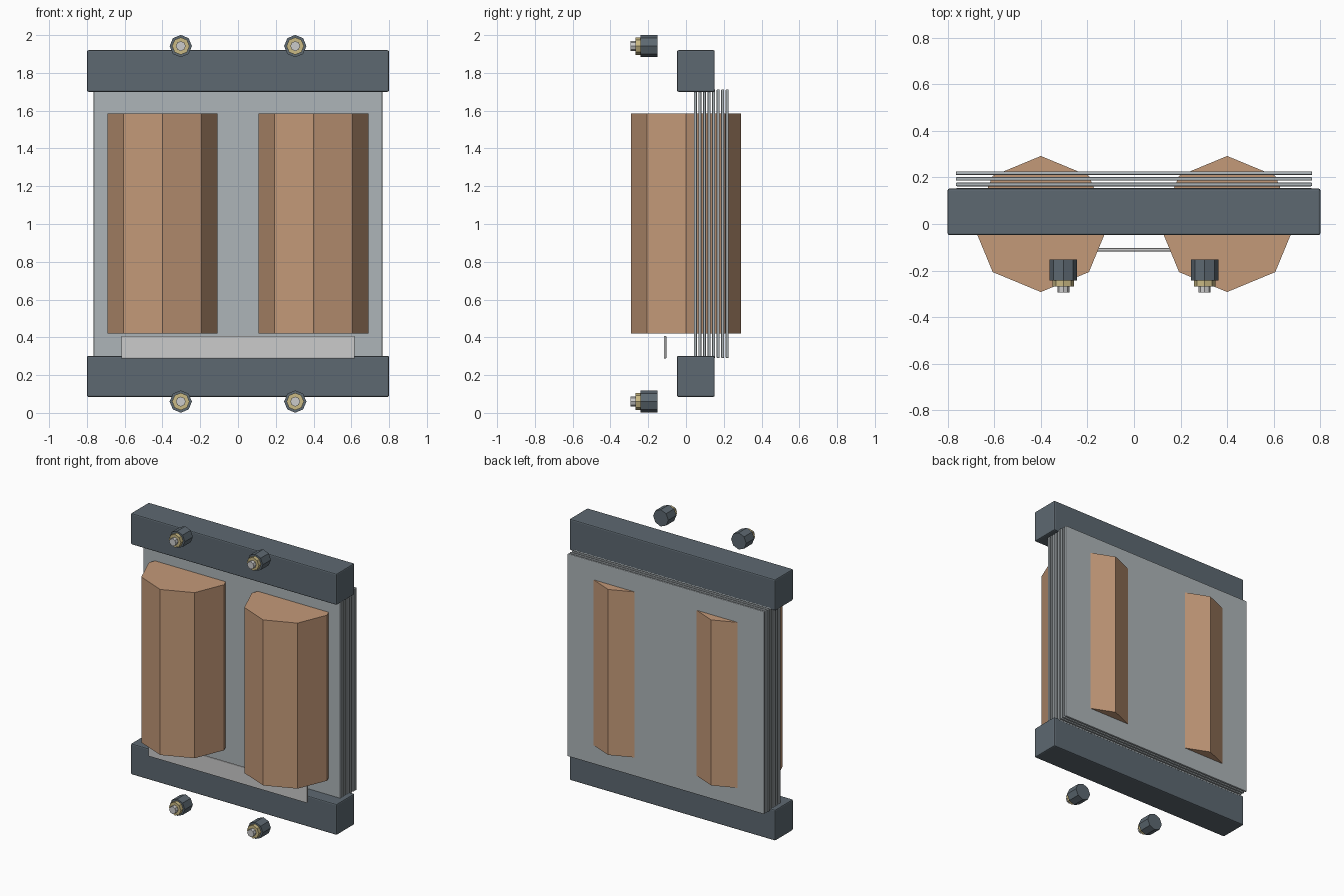
import bpy
from math import pi

if "Cube" in bpy.data.objects:
    bpy.data.objects.remove(bpy.data.objects["Cube"])


def material(name, rgb):
    m = bpy.data.materials.new(name)
    m.diffuse_color = (*rgb, 1)
    m.use_nodes = True
    m.node_tree.nodes["Principled BSDF"].inputs["Base Color"].default_value = m.diffuse_color
    return m


iron = material("dark_iron", (0.11, 0.14, 0.165))
steel = material("sheet_steel", (0.42, 0.46, 0.48))
copper = material("copper", (0.55, 0.32, 0.19))
brass = material("brass", (0.58, 0.48, 0.23))


def box(name, x, y, z, mat=None, bevel=0.005):
    """Bevelled box from (min, max) ranges."""
    bpy.ops.mesh.primitive_cube_add(size=1, location=[sum(r) / 2 for r in (x, y, z)])
    ob = bpy.context.object
    ob.name = name
    ob.scale = [r[1] - r[0] for r in (x, y, z)]
    bpy.ops.object.transform_apply(location=False, rotation=False, scale=True)
    mod = ob.modifiers.new("edge", 'BEVEL')
    mod.width = bevel
    mod.segments = 2
    if mat:
        ob.data.materials.append(mat)


def octagon(name, radius, depth, loc, mat=None, along_y=False):
    """Flat-shaded eight-sided prism along z or y."""
    bpy.ops.mesh.primitive_cylinder_add(
        vertices=8, radius=radius, depth=depth, location=loc,
        rotation=(pi / 2 if along_y else 0, 0, 0))
    ob = bpy.context.object
    ob.name = name
    if mat:
        ob.data.materials.append(mat)


# Core clamps
for name, z in (("lower_clamp", (0.085, 0.302)), ("upper_clamp", (1.70, 1.92))):
    box(name, (-0.8, 0.8), (-0.048, 0.152), z, iron, 0.008)

# Stacked core sheets
for i in range(8):
    y = 0.05 + 0.024 * i
    box(f"core_sheet_{i + 1}", (-0.765, 0.765), (y - 0.008, y + 0.008), (0.29, 1.713), steel)

# Blank rating plate
box("rating_plate", (-0.617, 0.617), (-0.117, -0.104), (0.288, 0.408), None, 0.004)

for side, sx in (("left", -1), ("right", 1)):
    # Windings
    octagon(f"{side}_coil", 0.292, 1.163, (sx * 0.4, 0, 1.003), copper)
    # Terminals: insulator, nut and stud
    for level, z in (("lower", 0.06), ("upper", 1.942)):
        tag, x = f"{level}_{side}_terminal", sx * 0.303
        octagon(tag + "_insulator", 0.059, 0.09, (x, -0.197, z), iron, True)
        octagon(tag + "_nut", 0.046, 0.035, (x, -0.25, z), brass, True)
        octagon(tag + "_stud", 0.026, 0.06, (x, -0.264, z), None, True)
